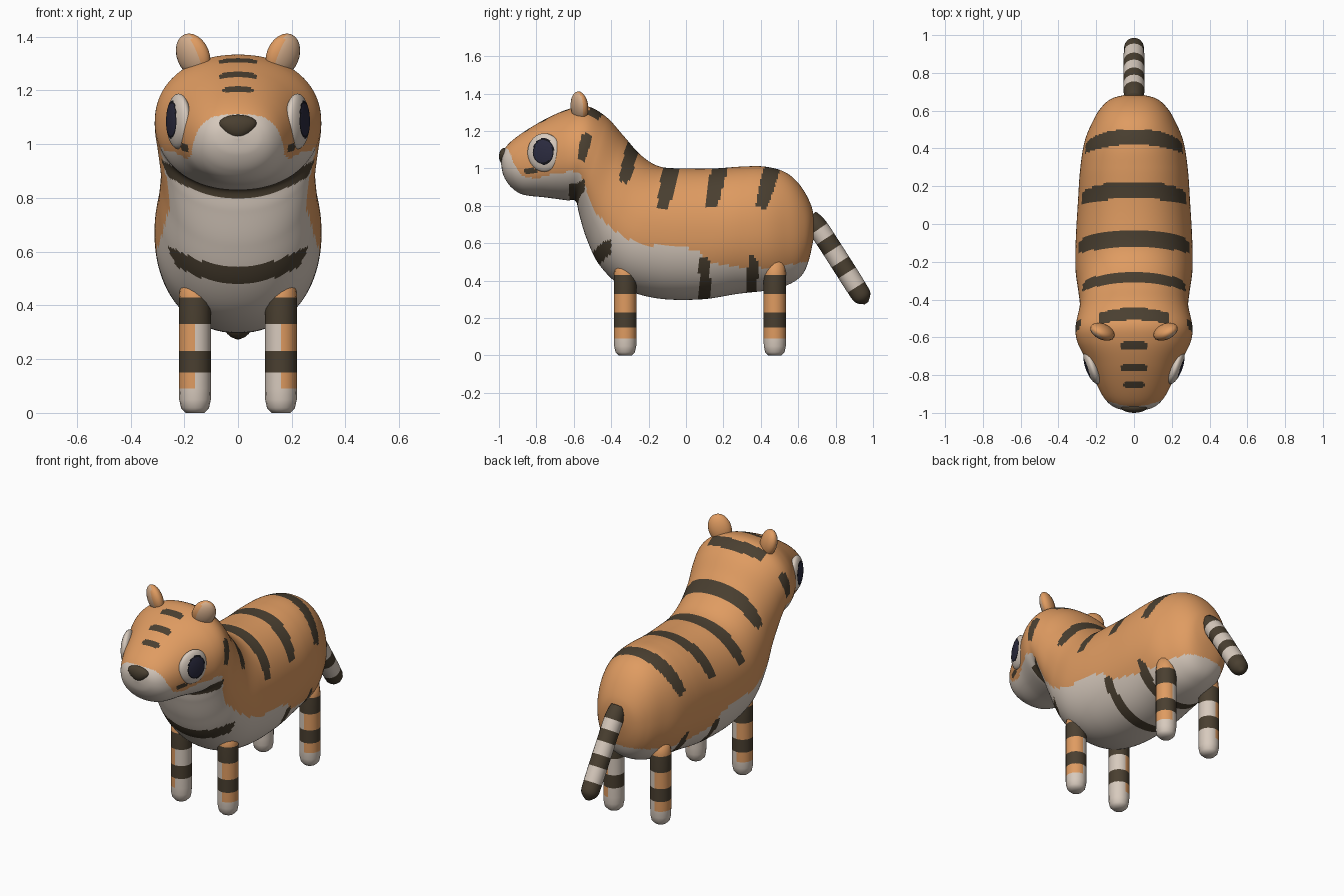
import bpy, bmesh, math
from mathutils import Vector, Matrix

if "Cube" in bpy.data.objects:
    bpy.data.objects.remove(bpy.data.objects["Cube"])

def material(name, c):
    m = bpy.data.materials.new(name)
    m.diffuse_color = (*c, 1)
    m.use_nodes = True
    m.node_tree.nodes["Principled BSDF"].inputs["Base Color"].default_value = m.diffuse_color
    return m

MATS = [material("orange fur", (0.74, 0.33, 0.12)),
        material("cream fur", (0.68, 0.59, 0.51)),
        material("dark stripe", (0.068, 0.05, 0.03)),
        material("inner ear", (0.66, 0.42, 0.26)),
        material("pupil", (0.024, 0.024, 0.05)),
        material("pupil rim", (0.008, 0.008, 0.012))]
ORANGE, CREAM, DARK, PEACH, PUPIL, RIM = range(6)

def finish(bm, name, rule, matrix=None):
    """Colour faces by rule(centre, normal), then make a smooth object."""
    bmesh.ops.recalc_face_normals(bm, faces=bm.faces)
    for f in bm.faces:
        f.material_index = rule(f.calc_center_median(), f.normal)
        f.smooth = True
    if matrix:
        bm.transform(matrix)
        if matrix.determinant() < 0:
            bmesh.ops.reverse_faces(bm, faces=bm.faces)
    me = bpy.data.meshes.new(name)
    bm.to_mesh(me)
    bm.free()
    for m in MATS:
        me.materials.append(m)
    ob = bpy.data.objects.new(name, me)
    bpy.context.collection.objects.link(ob)
    return ob

def loft(rings, n, power=1.0):
    """rings: (centre, up half-axis, side half-width along x)."""
    def sp(v):
        return math.copysign(abs(v) ** power, v)
    bm = bmesh.new()
    loops = []
    for c, up, w in rings:
        loops.append([bm.verts.new(c + up * sp(math.cos(a)) + Vector((w * sp(math.sin(a)), 0, 0)))
                      for a in (2 * math.pi * i / n for i in range(n))])
    for a, b in zip(loops, loops[1:]):
        for i in range(n):
            j = (i + 1) % n
            bm.faces.new((a[i], a[j], b[j], b[i]))
    bm.faces.new(loops[0])
    bm.faces.new(loops[-1])
    return bm

def catmull(pts, steps):
    P = [pts[0]] + pts + [pts[-1]]
    out = []
    for k in range(1, len(P) - 2):
        for s in range(steps):
            t = s / steps
            out.append([0.5 * (2 * b + (c - a) * t + (2 * a - 5 * b + 4 * c - d) * t * t
                               + (3 * b - a - 3 * c + d) * t ** 3)
                        for a, b, c, d in zip(*P[k - 1:k + 3])])
    return out + [list(pts[-1])]

def lerp_table(tab, y):
    for (a, za), (b, zb) in zip(tab, tab[1:]):
        if y <= b:
            return za + (zb - za) * max(0, y - a) / (b - a)
    return tab[-1][1]

# Body and head: top y,z, bottom y,z, half width
BODY = [(-.988, 1.04, -.988, 1.02, .015), (-.978, 1.09, -.975, .96, .09), (-.94, 1.14, -.935, .90, .145),
        (-.86, 1.20, -.87, .86, .19), (-.74, 1.27, -.75, .845, .24), (-.62, 1.32, -.64, .83, .298),
        (-.52, 1.33, -.59, .825, .31), (-.42, 1.27, -.57, .75, .30), (-.33, 1.17, -.53, .62, .287),
        (-.24, 1.07, -.46, .48, .295), (-.14, 1.01, -.33, .36, .31), (0, 1.0, -.15, .305, .308),
        (.15, 1.0, .08, .30, .297), (.30, 1.01, .28, .33, .285), (.42, 1.01, .45, .35, .262),
        (.53, .98, .55, .38, .22), (.61, .91, .62, .43, .175), (.67, .80, .66, .52, .115),
        (.69, .69, .69, .67, .01)]
# Upper limit of the cream underside along y
BELLY = [(-1, 1.14), (-.95, 1.10), (-.92, 1.03), (-.88, .96), (-.80, .945), (-.70, .975), (-.60, .985),
         (-.565, .97), (-.53, .88), (-.48, .76), (-.40, .68), (-.33, .63), (-.20, .59), (0, .575),
         (.06, .56), (.15, .49), (.30, .47), (.50, .47), (.62, .50), (.70, .50)]
# Side-view stripes: start y,z, end y,z, half width, open at the start
STRIPES = [(-.28, 1.13, -.335, .925, .036, 1), (-.08, 1.0, -.125, .79, .042, 1),
           (.18, 1.0, .13, .79, .042, 1), (.46, 1.0, .40, .79, .042, 1),
           (-.53, 1.185, -.56, 1.04, .028, 0), (.10, .30, .10, .53, .032, 1),
           (.35, .33, .36, .53, .030, 1)]

def body_rule(c, n):
    x, y, z = abs(c.x), c.y, c.z
    for y0, z0, y1, z1, w, open_start in STRIPES:
        d = Vector((y1 - y0, z1 - z0))
        p = Vector((y - y0, z - z0))
        t = p.dot(d) / d.length_squared
        off = abs(p.x * d.y - p.y * d.x) / d.length
        if t < 1 and (open_start or t > 0) and off < w * (1 - .35 * max(t, 0) ** 3):
            return DARK
    # crown and forehead bars
    if z > 1.2 and x < .185 and abs(y + .475 + .8 * x * x) < .032:
        return DARK
    for yc, hw, hy in ((-.645, .075, .024), (-.76, .067, .019), (-.85, .055, .016)):
        if z > 1.1 and (x / hw) ** 4 + ((y - yc) / hy) ** 4 < 1:
            return DARK
    # throat and chest arcs, mouth corner
    if -.625 < y < -.54 and abs(z - .825 - 1.15 * x * x) < .025:
        return DARK
    if y < -.40 and abs(z - .512 - 1.2 * x * x) < .031:
        return DARK
    if ((y + .83) / .04) ** 2 + ((z - .985) / .016) ** 2 < 1:
        return DARK
    return CREAM if z < lerp_table(BELLY, y) else ORANGE

rings = []
for yt, zt, yb, zb, w in catmull(BODY, 13):
    top, bot = Vector((0, yt, zt)), Vector((0, yb, zb))
    rings.append(((top + bot) / 2, (top - bot) / 2, w))
finish(loft(rings, 112, .93), "body_and_head", body_rule)

# Banded tail
path = catmull([(.66, .74, .045), (.70, .69, .055), (.77, .585, .055), (.85, .46, .055),
                (.91, .365, .054), (.945, .31, .048), (.965, .28, .012)], 6)
tail = []
for i, (y, z, r) in enumerate(path):
    a, b = path[max(i - 1, 0)], path[min(i + 1, len(path) - 1)]
    d = Vector((0, b[0] - a[0], b[1] - a[1])).normalized()
    tail.append((Vector((0, y, z)), Vector((0, -d.z, d.y)) * r, r))

def tail_rule(c, n):
    t = Vector((c.y - .69, c.z - .72)).dot(Vector((.53, -.848))) / .5
    return DARK if t < .1 or .22 < t < .37 or .52 < t < .67 or t > .83 else CREAM

finish(loft(tail, 16), "tail", tail_rule)

# Nose: rounded wedge, narrow below
bm = bmesh.new()
bmesh.ops.create_uvsphere(bm, u_segments=20, v_segments=12, radius=1)
for v in bm.verts:
    v.co = Vector((v.co.x * .068 * (1 + .35 * min(v.co.z, .4)), -.97 + v.co.y * .03, 1.065 + v.co.z * .045))
finish(bm, "nose", lambda c, n: DARK)

LEG = [(0, .035), (.018, .052), (.05, .059), (.09, .06), (.15, .06), (.23, .06), (.33, .06), (.43, .06), (.52, .05)]

def leg_rule(c, n):
    if .15 < c.z < .23 or .33 < c.z < .43:
        return DARK
    if c.z > .43:
        return ORANGE
    return ORANGE if c.z > .09 and c.x > 0 else CREAM

def eye_rule(c, n):
    r = math.hypot((c.y - .04) / .63, (c.z - .06) / .68)
    return CREAM if c.x < 0 or r > 1 else PUPIL if r < .87 else RIM

for s, side in ((1, "right"), (-1, "left")):
    mirror = Matrix.Scale(s, 4, (1, 0, 0))
    # Legs
    for y, name in ((-.325, "front_leg_"), (.475, "back_leg_")):
        bm = loft([(Vector((0, 0, z)), Vector((0, r, 0)), r) for z, r in LEG], 16)
        finish(bm, name + side, leg_rule, mirror @ Matrix.Translation((.16, y, 0)))
    # Eyes: flattened spheres, pole facing outward
    bm = bmesh.new()
    bmesh.ops.create_uvsphere(bm, u_segments=40, v_segments=40, radius=1, matrix=Matrix.Rotation(math.pi / 2, 4, 'Y'))
    finish(bm, "eye_" + side, eye_rule, mirror @ Matrix.Translation((.221, -.757, 1.085))
           @ Matrix.Rotation(math.radians(-20), 4, 'Z') @ Matrix.Diagonal((.036, .095, .103, 1)))
    # Ears: tilted outward, pale inside
    bm = bmesh.new()
    bmesh.ops.create_uvsphere(bm, u_segments=20, v_segments=12, radius=1)
    finish(bm, "ear_" + side, lambda c, n: PEACH if c.y < -.25 and c.x > -.45 else ORANGE,
           mirror @ Matrix.Translation((.167, -.57, 1.33)) @ Matrix.Rotation(math.radians(22), 4, 'Y')
           @ Matrix.Rotation(math.radians(30), 4, 'Z') @ Matrix.Diagonal((.066, .04, .085, 1)))
